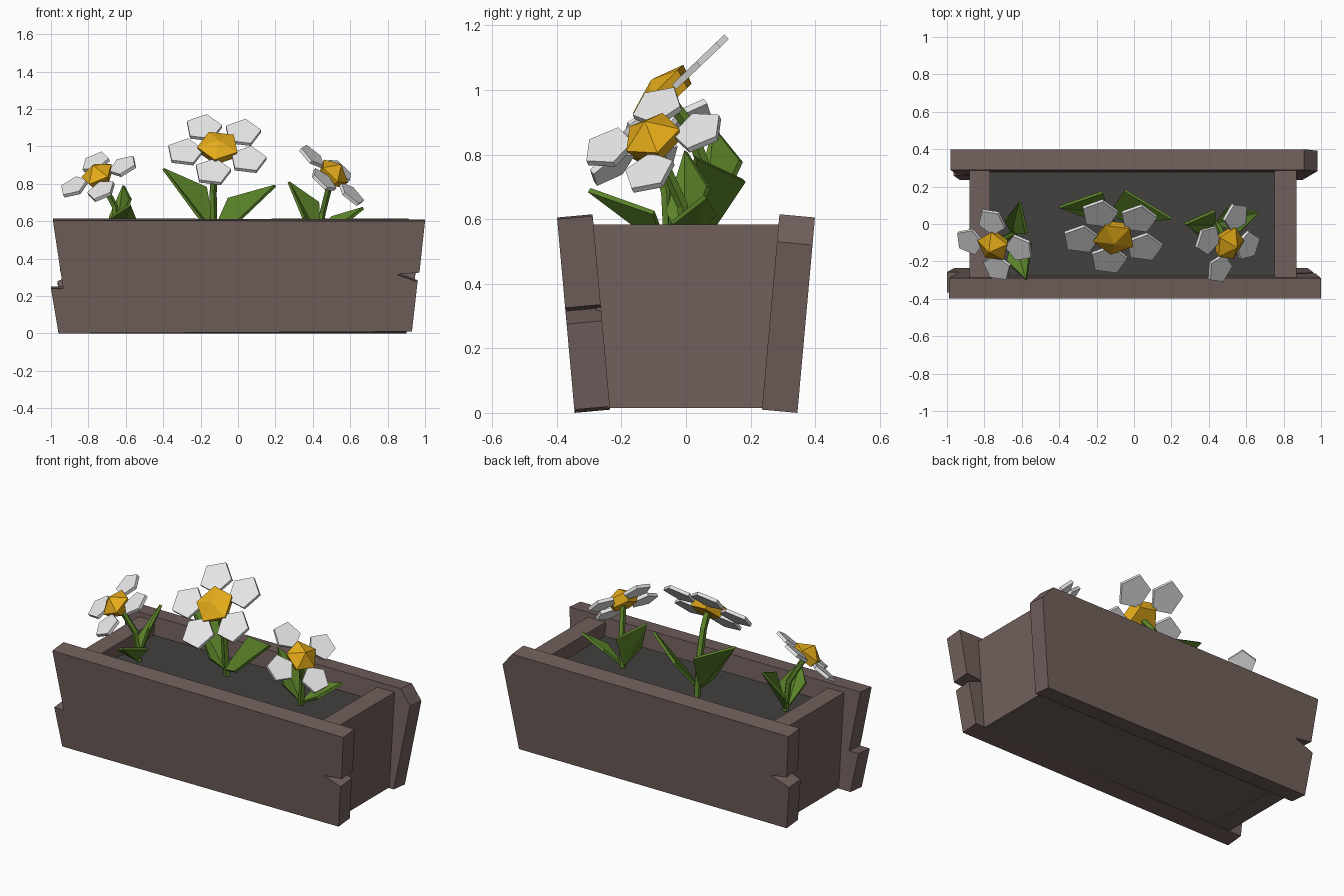
import bpy, bmesh, math
from mathutils import Vector

cube = bpy.data.objects.get("Cube")
if cube:
    bpy.data.objects.remove(cube, do_unlink=True)


def material(name, color):
    m = bpy.data.materials.new(name)
    m.use_nodes = True
    m.diffuse_color = (*color, 1)
    bsdf = m.node_tree.nodes["Principled BSDF"]
    bsdf.inputs["Base Color"].default_value = (*color, 1)
    bsdf.inputs["Roughness"].default_value = 0.9
    return m


WOOD = material("brown wood", (0.165, 0.115, 0.106))
SOIL = material("dark soil", (0.055, 0.052, 0.05))
GREEN = material("leaf green", (0.105, 0.225, 0.022))
WHITE = material("petal white", (0.8, 0.8, 0.8))
YELLOW = material("pollen yellow", (0.78, 0.41, 0.01))


def finish(name, bm, mat):
    bmesh.ops.recalc_face_normals(bm, faces=bm.faces)
    mesh = bpy.data.meshes.new(name)
    bm.to_mesh(mesh)
    bm.free()
    mesh.materials.append(mat)
    obj = bpy.data.objects.new(name, mesh)
    bpy.context.collection.objects.link(obj)
    return obj


def loft(bm, rings):
    """Closed solid through rings of equal point count."""
    loops = [[bm.verts.new(p) for p in ring] for ring in rings]
    bm.faces.new(loops[0])
    bm.faces.new(loops[-1])
    for a, b in zip(loops, loops[1:]):
        for i in range(len(a)):
            j = (i + 1) % len(a)
            bm.faces.new((a[i], a[j], b[j], b[i]))


def solid(name, rings, mat):
    bm = bmesh.new()
    loft(bm, rings)
    return finish(name, bm, mat)


# Planter: splayed long boards with broken ends
def long_board(name, outline, side):
    outer = [Vector((x, side * (0.345 + 0.09 * z), z)) for x, z in outline]
    inner = [p + Vector((0, -side * 0.11, 0.01)) for p in outer]
    solid(name, [outer, inner], WOOD)


long_board("front_board", [(-0.96, 0), (-1, 0.24), (-0.935, 0.24), (-0.99, 0.605),
                           (1, 0.6), (0.97, 0.325), (0.85, 0.315), (0.96, 0.275),
                           (0.93, 0.01)], -1)
long_board("back_board", [(-0.93, 0), (-0.965, 0.27), (-0.84, 0.315), (-0.95, 0.33),
                          (-0.98, 0.6), (0.91, 0.605), (0.98, 0.52), (0.9, 0)], 1)


# End boards, floor and soil fill the space between them
def block(name, x0, x1, low, high, mat):
    (z0, y0), (z1, y1) = low, high
    profile = [(-y0, z0), (y0, z0), (y1, z1), (-y1, z1)]
    solid(name, [[(x, y, z) for y, z in profile] for x in (x0, x1)], mat)


block("left_end_board", 0.75, 0.87, (0.015, 0.25), (0.583, 0.30), WOOD)
block("right_end_board", -0.88, -0.77, (0.015, 0.25), (0.583, 0.30), WOOD)
block("planter_floor", -0.8, 0.8, (0.016, 0.25), (0.05, 0.25), WOOD)
block("soil", -0.8, 0.8, (0.46, 0.28), (0.5, 0.285), SOIL)


def ring(center, u, v, radius, count, phase=0.0):
    angles = [phase + math.tau * i / count for i in range(count)]
    return [center + radius * (math.cos(a) * u + math.sin(a) * v) for a in angles]


# Stem: a five-sided tube along a bent path
def stem(name, path, radius):
    pts = [Vector(p) for p in path]
    rings = []
    for i, p in enumerate(pts):
        d = (pts[min(i + 1, len(pts) - 1)] - pts[max(i - 1, 0)]).normalized()
        u = Vector((0, 1, 0)).cross(d).normalized()
        rings.append(ring(p, u, d.cross(u), radius, 5))
    solid(name, rings, GREEN)


# Leaf: a thick diamond folded along its midrib
def leaf(name, base, tip, side_a, side_b):
    base, tip, a, b = (Vector(p) for p in (base, tip, side_a, side_b))
    bm = bmesh.new()
    base_v, tip_v, a_v, b_v = (bm.verts.new(p) for p in (base, tip, a, b))
    bm.faces.new((base_v, a_v, tip_v))
    bm.faces.new((base_v, tip_v, b_v))
    obj = finish(name, bm, GREEN)
    thick = obj.modifiers.new("thickness", "SOLIDIFY")
    thick.thickness = 0.016
    thick.offset = 0


# Flower head: pentagonal petals around a faceted centre
def flower_head(name, center, normal, first, petals, size, peak):
    c, n = Vector(center), Vector(normal).normalized()
    u = Vector(first)
    u = (u - u.dot(n) * n).normalized()
    v = n.cross(u)
    bm = bmesh.new()
    for i in range(petals):
        a = math.tau * i / petals
        r = math.cos(a) * u + math.sin(a) * v
        t = n.cross(r)
        mid = c + r * 0.18 * size
        loft(bm, [ring(mid + n * h, r, t, 0.1 * size, 5, math.pi) for h in (-0.01, 0.01)])
    finish(name + "_petals", bm, WHITE)

    bm = bmesh.new()
    levels = ((-0.03, 0.09), (0.03, 0.115), (peak, 0.003))
    loft(bm, [ring(c + n * h * size, u, v, r * size, 5) for h, r in levels])
    finish(name + "_centre", bm, YELLOW)


# Tall middle flower
stem("middle_stem", [(-0.13, 0.08, 0.48), (-0.135, 0.06, 0.75), (-0.125, 0.01, 0.89),
                     (-0.11, -0.06, 0.98)], 0.021)
leaf("middle_leaf_a", (-0.13, 0.06, 0.54), (-0.4, 0.09, 0.88),
     (-0.17, 0.17, 0.78), (-0.2, 0.01, 0.61))
leaf("middle_leaf_b", (-0.13, 0.06, 0.54), (0.2, 0.03, 0.79),
     (-0.05, 0.18, 0.72), (-0.02, 0, 0.58))
flower_head("middle_flower", (-0.105, -0.062, 0.985), (0, -0.69, 0.72),
            (-0.44, 0.65, 0.62), 5, 1, 0.065)

# Small flower leaning right
stem("right_stem", [(-0.64, -0.05, 0.48), (-0.66, -0.06, 0.68), (-0.74, -0.1, 0.83)], 0.018)
leaf("right_leaf_a", (-0.65, -0.05, 0.51), (-0.61, 0.12, 0.79),
     (-0.69, 0.02, 0.62), (-0.575, -0.05, 0.72))
leaf("right_leaf_b", (-0.65, -0.06, 0.51), (-0.575, -0.3, 0.69),
     (-0.55, -0.1, 0.62), (-0.68, -0.2, 0.62))
flower_head("right_flower", (-0.745, -0.11, 0.838), (-0.386, -0.52, 0.76),
            (-0.02, 0.13, 0.09), 4, 0.8, 0.1)

# Small flower leaning left
stem("left_stem", [(0.43, 0, 0.48), (0.45, -0.01, 0.64), (0.5, -0.1, 0.84)], 0.018)
leaf("left_leaf_a", (0.43, 0, 0.51), (0.27, 0, 0.81),
     (0.43, 0.07, 0.7), (0.35, -0.06, 0.62))
leaf("left_leaf_b", (0.43, 0, 0.51), (0.67, 0.06, 0.67),
     (0.5, 0.09, 0.62), (0.57, -0.04, 0.59))
flower_head("left_flower", (0.5, -0.1, 0.845), (0.63, -0.33, 0.7),
            (0.04, 0.12, 0.025), 4, 0.82, 0.1)
